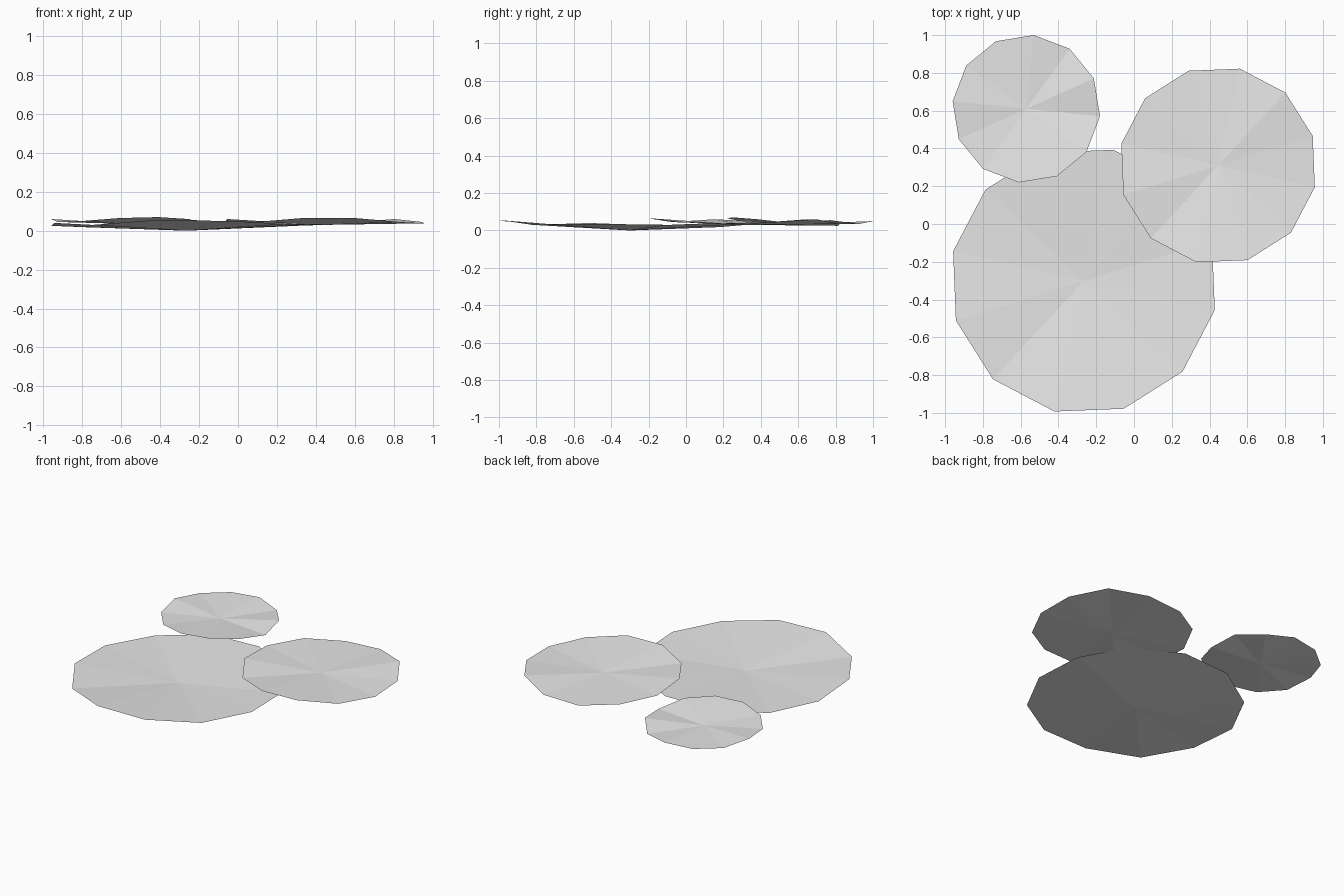
import bpy, bmesh, math

if "Cube" in bpy.data.objects:
    bpy.data.objects.remove(bpy.data.objects["Cube"])

mat = bpy.data.materials.new("light_grey")
mat.diffuse_color = (0.8, 0.8, 0.8, 1)
mat.use_nodes = True
mat.node_tree.nodes["Principled BSDF"].inputs["Base Color"].default_value = mat.diffuse_color


def leaf_pad(name, centre, radius, phase, rim):
    """Shallow, wavy twelve-sided dish: a triangle fan around a low centre."""
    bm = bmesh.new()
    hub = bm.verts.new(centre)
    ring = []
    for k, z in enumerate(rim):
        a = math.radians(phase) + k * math.tau / len(rim)
        ring.append(bm.verts.new((centre[0] + radius * math.cos(a),
                                  centre[1] + radius * math.sin(a), z)))
    for k in range(len(ring)):
        bm.faces.new((hub, ring[k], ring[(k + 1) % len(ring)]))
    mesh = bpy.data.meshes.new(name)
    bm.to_mesh(mesh)
    bm.free()
    mesh.materials.append(mat)
    bpy.context.collection.objects.link(bpy.data.objects.new(name, mesh))


# Rim heights run counter-clockwise from the phase angle
leaf_pad("large_pad", (-0.265, -0.30, 0.0), 0.71, 17.3,
         [.03, .042, .04, .035, .018, .025, .04, .03, .055, .05, .035, .035])
leaf_pad("medium_pad", (0.445, 0.31, 0.03), 0.525, 17.3,
         [.045, .06, .035, .025, .04, .045, .06, .045, .065, .065, .045, .038])
leaf_pad("small_pad", (-0.57, 0.61, 0.035), 0.392, 24.2,
         [.055, .035, .05, .045, .045, .06, .045, .05, .065, .07, .06, .035])
